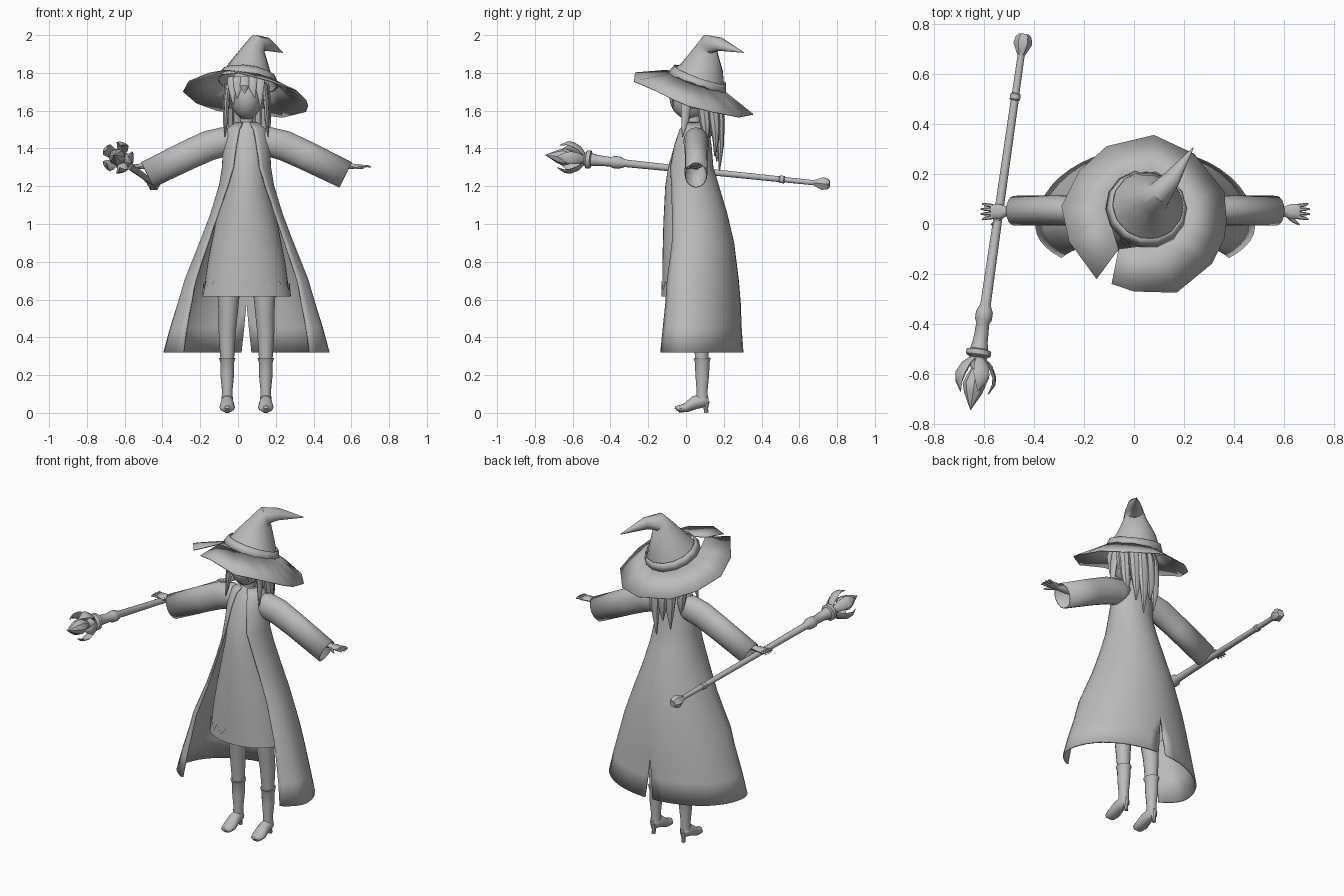
import bpy, bmesh, math
from mathutils import Vector, Matrix

CX = 0.045  # body centre line
grey = bpy.data.materials.new("plain grey")
grey.diffuse_color = (0.5, 0.5, 0.5, 1)


def make(name, verts, faces, loc=(CX, 0, 0), mirror=False, thick=0, angle=40):
    me = bpy.data.meshes.new(name)
    me.from_pydata([tuple(v) for v in verts], [], faces)
    bm = bmesh.new()
    bm.from_mesh(me)
    bmesh.ops.recalc_face_normals(bm, faces=bm.faces)
    bm.to_mesh(me)
    bm.free()
    me.materials.append(grey)
    ob = bpy.data.objects.new(name, me)
    bpy.context.collection.objects.link(ob)
    ob.location = loc
    if mirror:
        ob.modifiers.new("mirror", 'MIRROR').use_clip = True
    if thick:
        s = ob.modifiers.new("thickness", 'SOLIDIFY')
        s.thickness, s.offset = thick, 0
    bpy.ops.object.select_all(action='DESELECT')
    ob.select_set(True)
    bpy.context.view_layer.objects.active = ob
    bpy.ops.object.shade_smooth_by_angle(angle=math.radians(angle))
    return ob


def skin(name, rings, closed=True, cap=False, **kw):
    n = len(rings[0])
    verts = [p for r in rings for p in r]
    faces = []
    for i in range(len(rings) - 1):
        for j in range(n if closed else n - 1):
            k = (j + 1) % n
            faces.append((i * n + j, i * n + k, (i + 1) * n + k, (i + 1) * n + j))
    if cap:
        faces += [tuple(range(n)), tuple(range(len(verts) - n, len(verts)))]
    return make(name, verts, faces, **kw)


def tube(name, path, radii, n=10, ref=(0, 0, 1), cap=True, **kw):
    """Sweep ellipses along a path; radii are (across, along ref)."""
    P = [Vector(p) for p in path]
    ref = Vector(ref)
    rings = []
    for i, p in enumerate(P):
        d = (P[min(i + 1, len(P) - 1)] - P[max(i - 1, 0)]).normalized()
        u = d.cross(ref).normalized()
        v = u.cross(d)
        a, b = radii[i] if isinstance(radii[i], tuple) else (radii[i], radii[i])
        rings.append([p + u * a * math.cos(t) + v * b * math.sin(t)
                      for t in (2 * math.pi * k / n for k in range(n))])
    return skin(name, rings, cap=cap, **kw)


def oval(z, a, yc, bf, bb, t):
    """Point on a robe section, t measured from the front."""
    c = math.cos(t)
    return (a * math.sin(t), yc - (bf if c > 0 else bb) * c, z)


def ball(name, c, r, drop=None, **kw):
    bm = bmesh.new()
    bmesh.ops.create_uvsphere(bm, u_segments=20, v_segments=14, radius=1)
    bmesh.ops.transform(bm, matrix=Matrix.Translation(c) @ Matrix.Diagonal((*r, 1)), verts=bm.verts)
    if drop:
        bmesh.ops.delete(bm, geom=[f for f in bm.faces if drop(f.calc_center_median())], context='FACES')
    bm.verts.index_update()
    vs = [v.co.copy() for v in bm.verts]
    fs = [tuple(v.index for v in f.verts) for f in bm.faces]
    bm.free()
    return make(name, vs, fs, **kw)


UP = (0, 1, 0)  # reference for vertical tubes

# dress and its zigzag hem trim
N = 36
dress = [(.62, .23, .03, .155, .14), (.8, .205, .03, .155, .13), (1.0, .165, .03, .15, .11),
         (1.2, .12, .03, .14, .1), (1.3, .11, .03, .125, .09), (1.42, .11, .04, .1, .08),
         (1.5, .09, .045, .07, .06), (1.54, .045, .05, .045, .045)]
skin("dress", [[oval(*s, 2 * math.pi * k / N) for k in range(N)] for s in dress])
skin("hem_trim", [[oval(.615, .236, .03, .161, .146, 2 * math.pi * k / N) for k in range(N)],
                  [oval(.70 if k % 2 else .65, .227, .03, .161, .144, 2 * math.pi * k / N) for k in range(N)]])

# open coat: section, front opening angle, back slit angle
coat = [((.32, .435, -.01, .19, .31), 50, 3.5), ((.45, .4, -.005, .185, .295), 52, 1.8),
        ((.58, .36, 0, .18, .285), 54, 0), ((.7, .325, 0, .175, .275), 56, 0),
        ((.9, .245, .02, .165, .23), 56, 0), ((1.05, .188, .02, .155, .195), 54, 0),
        ((1.2, .142, .03, .148, .14), 45, 0), ((1.3, .125, .03, .133, .11), 34, 0),
        ((1.42, .12, .04, .108, .09), 26, 0), ((1.5, .1, .045, .08, .07), 22, 0),
        ((1.535, .055, .05, .052, .052), 20, 0)]
M = 16
skin("coat", [[oval(*s, math.radians(o + (180 - sl - o) * k / M)) for k in range(M + 1)]
              for s, o, sl in coat], closed=False, mirror=True, thick=.01)

# sleeves, arms and hands
tube("sleeves", [(.05, .05, 1.435), (.12, .053, 1.435), (.2, .055, 1.415), (.31, .055, 1.365), (.525, .053, 1.26)],
     [(.055, .06), (.064, .075), (.062, .077), (.058, .075), (.057, .072)], n=16, cap=False, mirror=True, thick=.006)
tube("forearms", [(.35, .053, 1.33), (.5, .052, 1.308), (.57, .05, 1.305)], [.027, .022, (.02, .014)], mirror=True)
tube("palms", [(.55, .05, 1.305), (.585, .05, 1.306), (.62, .05, 1.304)],
     [(.018, .012), (.03, .013), (.03, .009)], mirror=True)
for i in range(4):
    dy = (i - 1.5) * .015
    tip = .662 - .006 * abs(i - 1.4)
    tube("fingers", [(.61, .05 + dy, 1.304), (.64, .05 + 1.2 * dy, 1.307), (tip, .05 + 1.4 * dy, 1.302)],
         [.008, .007, .003], n=6, mirror=True)
tube("thumbs", [(.57, .035, 1.302), (.595, .012, 1.298), (.618, -.003, 1.295)], [.01, .008, .003], n=6, mirror=True)

# legs and heeled boots
LX = .102
tube("legs", [(.09, .06, .85), (.095, .065, .62), (LX - .005, .07, .52), (LX, .08, .42), (LX, .085, .25)],
     [.065, .058, .05, .045, .034], n=14, ref=UP, mirror=True)
tube("boot_shafts", [(LX, .085, .29), (LX, .086, .27), (LX, .086, .2), (LX, .085, .12), (LX, .085, .06)],
     [(.044, .047), (.037, .04), (.036, .037), (.028, .03), (.03, .032)], n=14, ref=UP, mirror=True)
tube("boot_feet", [(LX, .118, .065), (LX, .10, .065), (LX, .05, .056), (LX, .0, .028), (LX, -.035, .021), (LX, -.058, .03)],
     [(.012, .015), (.03, .034), (.034, .036), (.041, .025), (.034, .019), (.012, .007)], n=12, mirror=True)
tube("boot_heels", [(LX, .103, .06), (LX, .105, .025), (LX, .108, 0)], [.022, .012, .011], n=8, ref=UP, mirror=True)

# neck, head
tube("neck", [(0, .045, 1.5), (0, .04, 1.62)], [.036, .034], n=12, ref=UP)
ball("head", (0, .02, 1.675), (.085, .108, .122))

# hair: cap, fringe, side locks and back locks
ball("hair_cap", (0, .05, 1.69), (.112, .118, .125), lambda c: (c.y < .0 and c.z < 1.715) or c.z < 1.61)
for x0, x1, z1 in ((-.075, -.07, 1.63), (-.045, -.05, 1.665), (-.01, -.012, 1.69), (.03, .045, 1.67), (.07, .075, 1.62)):
    y = -.085 + 4.5 * x0 * x0
    tube("fringe", [(x0, y + .02, 1.775), (x0, y - .008, 1.73), (x1, y - .006, z1)],
         [(.026, .012), (.024, .01), (.002, .002)], n=6, ref=UP)
tube("side_locks", [(.095, .01, 1.74), (.105, .0, 1.64), (.108, -.005, 1.55), (.115, -.02, 1.46)],
     [(.014, .03), (.014, .028), (.012, .02), (.002, .002)], n=8, ref=UP, mirror=True)
for x, yb, ze, w in ((-.095, .1, 1.42, .03), (-.055, .15, 1.33, .034), (-.012, .165, 1.38, .034),
                     (.035, .165, 1.28, .034), (.07, .14, 1.36, .032), (.1, .09, 1.43, .03)):
    tube("back_locks", [(x * .9, yb - .03, 1.74), (x, yb, 1.64), (x, yb + .012, 1.53),
                        (x, yb + .018, 1.42 + (ze - 1.3) * .4), (x * .95, yb + .012, ze)],
         [(w, .03), (w, .034), (w * .95, .028), (w * .7, .017), (.003, .003)], n=8, ref=UP)

# torn, drooping hat brim
brim = [(-.09, -.24, 1.79), (0, -.27, 1.80), (.17, -.275, 1.755), (.31, -.16, 1.705), (.36, -.06, 1.655),
        (.37, .01, 1.625), (.36, .13, 1.595), (.24, .28, 1.565), (.08, .355, 1.58), (-.11, .31, 1.60),
        (-.22, .21, 1.64), (-.29, .07, 1.70), (-.26, -.07, 1.755), (-.15, -.22, 1.80)]
inner = []
for i, (x, y, z) in enumerate(brim):
    a = math.atan2(y - .06, x - .05)
    px, py = .05 + .155 * math.cos(a), .06 + .15 * math.sin(a)
    if i in (0, len(brim) - 1):
        px, py = -.062, -.1
    inner.append((px, py, 1.75 - .345 * (py - .06) - .08 * (px - .05)))
skin("hat_brim", [inner, brim], closed=False, loc=(0, 0, 0), thick=.005, angle=15)

# hat crown with bent tip, hat band
tube("hat_crown", [(.05, .06, 1.745), (.061, .09, 1.83), (.083, .105, 1.915), (.1, .12, 1.953),
                   (.15, .18, 1.952), (.237, .305, 1.908)], [.155, .112, .066, .052, .036, .002],
     n=14, ref=UP, cap=False, loc=(0, 0, 0), angle=50)
tube("hat_band", [(.05, .06, 1.748), (.056, .075, 1.79)], [.163, .145], n=14, ref=UP, cap=False,
     loc=(0, 0, 0), thick=.006)

# staff, built along local z from the pommel
P0, P1 = Vector((-.44, .76, 1.21)), Vector((-.655, -.745, 1.365))
axis = P1 - P0
place = Matrix.Translation(P0) @ axis.to_track_quat('Z', 'Y').to_matrix().to_4x4()


def lathe(name, prof, n):
    ob = tube(name, [(0, 0, d) for d, r in prof], [r for d, r in prof], n=n, ref=UP)
    ob.matrix_world = place


lathe("staff_pommel", [(0, .022), (.012, .032), (.038, .038), (.085, .016)], 6)
lathe("staff_shaft", [(.06, .014), (.24, .015), (.245, .021), (.265, .021), (.27, .016), (.75, .018),
                      (1.10, .021), (1.13, .034), (1.16, .034), (1.175, .026), (1.25, .03), (1.28, .036),
                      (1.285, .05), (1.305, .05), (1.315, .034), (1.37, .02)], 10)
lathe("staff_crystal", [(1.35, .016), (1.39, .034), (1.425, .046), (1.46, .036), (1.528, .001)], 8)
for i in range(5):
    a = 2 * math.pi * i / 5
    c, s = math.cos(a), math.sin(a)
    p = tube("staff_petal", [(r * c, r * s, d) for r, d in
                             ((.02, 1.315), (.055, 1.345), (.076, 1.385), (.078, 1.415), (.062, 1.455))],
             [(.015, .008), (.03, .008), (.034, .008), (.024, .007), (.002, .002)], n=8, ref=(c, s, 0))
    p.matrix_world = place
